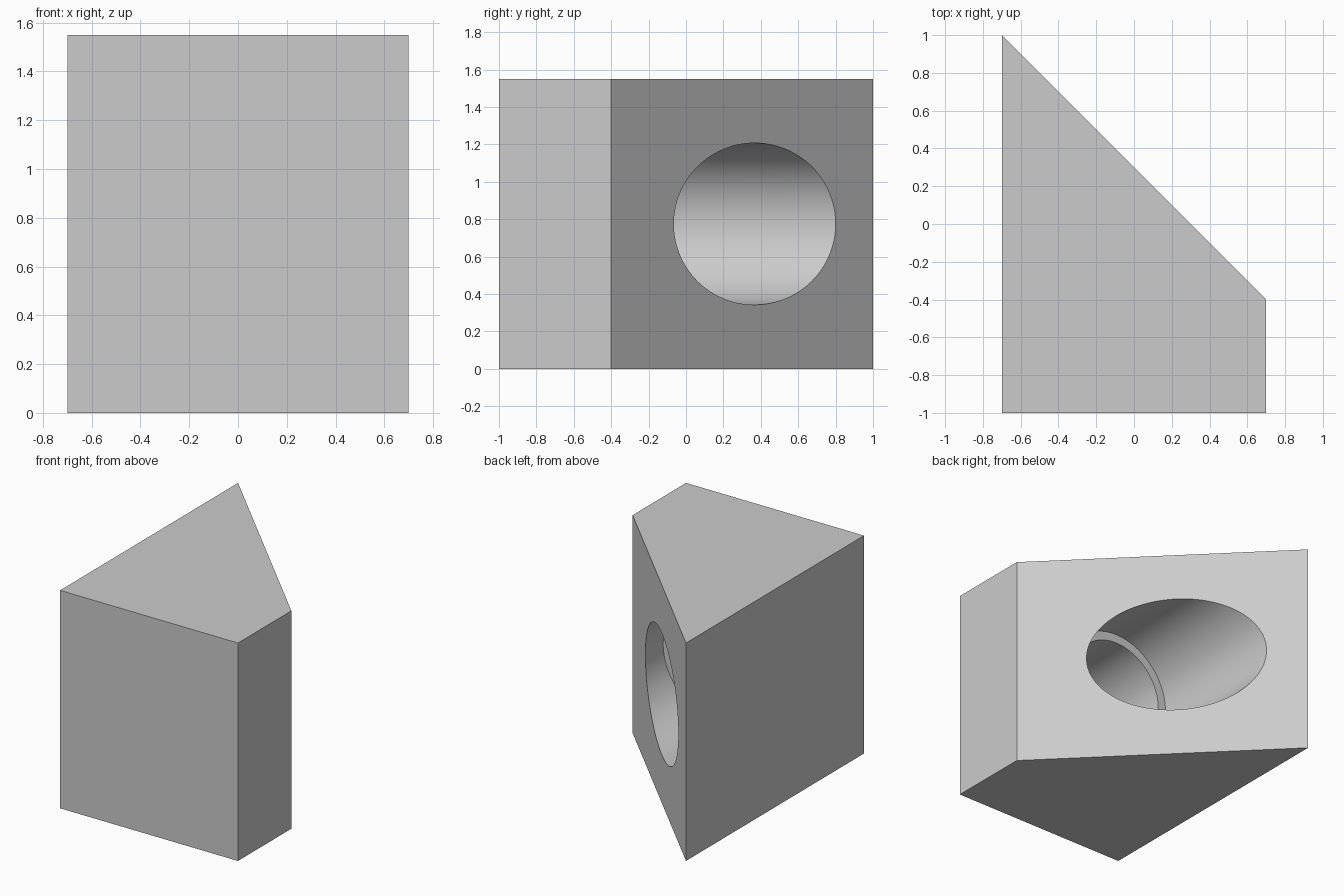
import bpy, bmesh, math
from mathutils import Matrix

old = bpy.data.objects.get("Cube")
if old:
    bpy.data.objects.remove(old, do_unlink=True)

HEIGHT = 1.55
HOLE_X, HOLE_Z = -0.0675, HEIGHT / 2
SLANT = [(-0.7, -1), (0.7, -1), (0.7, -0.4), (-0.7, 1)]

grey = bpy.data.materials.new("light_grey")
grey.use_nodes = True
colour = (0.6, 0.6, 0.6, 1)
grey.diffuse_color = colour
grey.node_tree.nodes["Principled BSDF"].inputs["Base Color"].default_value = colour


def make_object(name, bm):
    bmesh.ops.recalc_face_normals(bm, faces=bm.faces)
    mesh = bpy.data.meshes.new(name)
    bm.to_mesh(mesh)
    bm.free()
    obj = bpy.data.objects.new(name, mesh)
    bpy.context.collection.objects.link(obj)
    mesh.materials.append(grey)
    return obj


def bore_cutter(name, radius, y0, y1):
    # Cylinder lying along y
    bm = bmesh.new()
    place = Matrix.Translation((HOLE_X, (y0 + y1) / 2, HOLE_Z)) @ Matrix.Rotation(math.pi / 2, 4, "X")
    bmesh.ops.create_cone(bm, cap_ends=True, segments=128, radius1=radius,
                          radius2=radius, depth=y1 - y0, matrix=place)
    obj = make_object(name, bm)
    obj.hide_render = True
    return obj


# Wedge block, extruded upwards from its plan
bm = bmesh.new()
base = bm.faces.new([bm.verts.new((x, y, 0)) for x, y in SLANT])
top = bmesh.ops.extrude_face_region(bm, geom=[base])["geom"]
bmesh.ops.translate(bm, vec=(0, 0, HEIGHT), verts=[v for v in top if isinstance(v, bmesh.types.BMVert)])
block = make_object("wedge_block", bm)

# Stepped blind bore: wide mouth, then a narrower pocket
cutters = [bore_cutter("wide_bore_cutter", 0.4325, -0.265, 1.2),
           bore_cutter("narrow_bore_cutter", 0.368, -0.85, 0.0)]
bpy.context.view_layer.objects.active = block
for cutter in cutters:
    cut = block.modifiers.new(cutter.name, "BOOLEAN")
    cut.operation = "DIFFERENCE"
    cut.solver = "EXACT"
    cut.object = cutter
    bpy.ops.object.modifier_apply(modifier=cut.name)
for cutter in cutters:
    bpy.data.objects.remove(cutter, do_unlink=True)

# Smooth bore walls, crisp edges
bpy.ops.object.select_all(action="DESELECT")
block.select_set(True)
bpy.ops.object.shade_smooth_by_angle(angle=math.radians(20))
